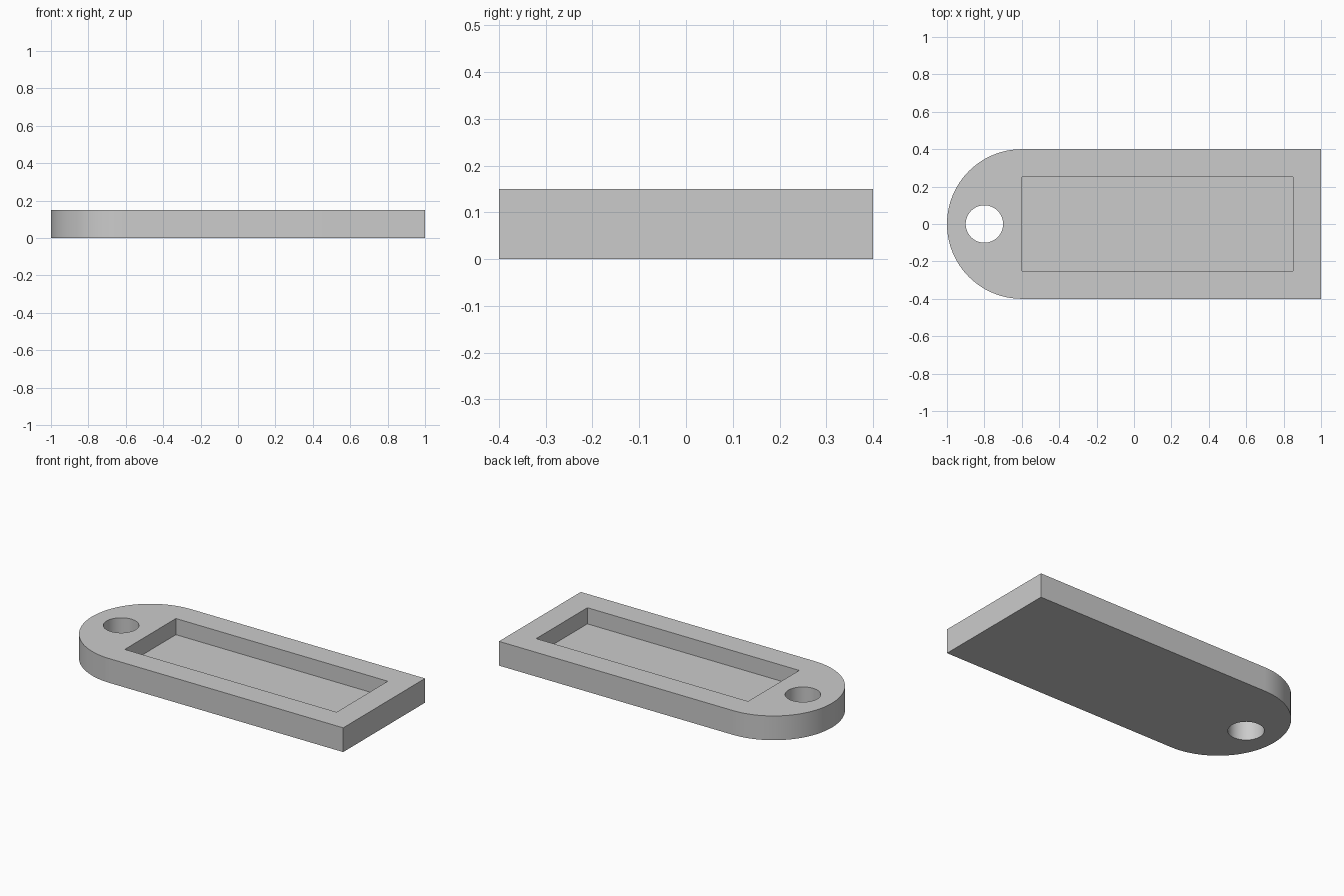
import bpy
import bmesh
from math import pi, sin, cos, radians

if "Cube" in bpy.data.objects:
    bpy.data.objects.remove(bpy.data.objects["Cube"], do_unlink=True)

HEIGHT, HALF_WIDTH, ARC_X = 0.15, 0.4, -0.6

# One plain grey for the whole tag
grey = bpy.data.materials.new("plain_grey")
grey.use_nodes = True
grey.diffuse_color = (0.6, 0.6, 0.6, 1)
grey.node_tree.nodes["Principled BSDF"].inputs["Base Color"].default_value = (0.6, 0.6, 0.6, 1)


def arc(x, radius, start, end, steps):
    angles = [start + (end - start) * i / steps for i in range(steps + 1)]
    return [(x + radius * cos(a), radius * sin(a)) for a in angles]


def prism(name, outline, bottom, top):
    """Extrude a flat outline between two heights."""
    bm = bmesh.new()
    base = bm.faces.new([bm.verts.new((x, y, bottom)) for x, y in outline])
    grown = bmesh.ops.extrude_face_region(bm, geom=[base])["geom"]
    moved = [v for v in grown if isinstance(v, bmesh.types.BMVert)]
    bmesh.ops.translate(bm, verts=moved, vec=(0, 0, top - bottom))
    bmesh.ops.recalc_face_normals(bm, faces=bm.faces)
    mesh = bpy.data.meshes.new(name)
    bm.to_mesh(mesh)
    bm.free()
    mesh.materials.append(grey)
    obj = bpy.data.objects.new(name, mesh)
    bpy.context.collection.objects.link(obj)
    return obj


# Tag body: square on the left end, half round on the right end
outline = [(1, -HALF_WIDTH), (1, HALF_WIDTH)] + arc(ARC_X, HALF_WIDTH, pi / 2, 3 * pi / 2, 48)
body = prism("tag_body", outline, 0, HEIGHT)

# Through hole for a ring, and the shallow label pocket
hole = prism("ring_hole_cutter", arc(-0.8, 0.1, 0, 2 * pi, 48)[:-1], -0.1, HEIGHT + 0.1)
pocket = prism("label_pocket_cutter",
               [(-0.6, -0.25), (0.85, -0.25), (0.85, 0.25), (-0.6, 0.25)], 0.05, HEIGHT + 0.1)

bpy.context.view_layer.objects.active = body
body.select_set(True)
for cutter in (hole, pocket):
    cutter.hide_render = True
    cut = body.modifiers.new(cutter.name, "BOOLEAN")
    cut.operation = "DIFFERENCE"
    cut.solver = "EXACT"
    cut.object = cutter
    bpy.ops.object.modifier_apply(modifier=cut.name)
    bpy.data.objects.remove(cutter, do_unlink=True)

bpy.ops.object.shade_smooth_by_angle(angle=radians(30))
